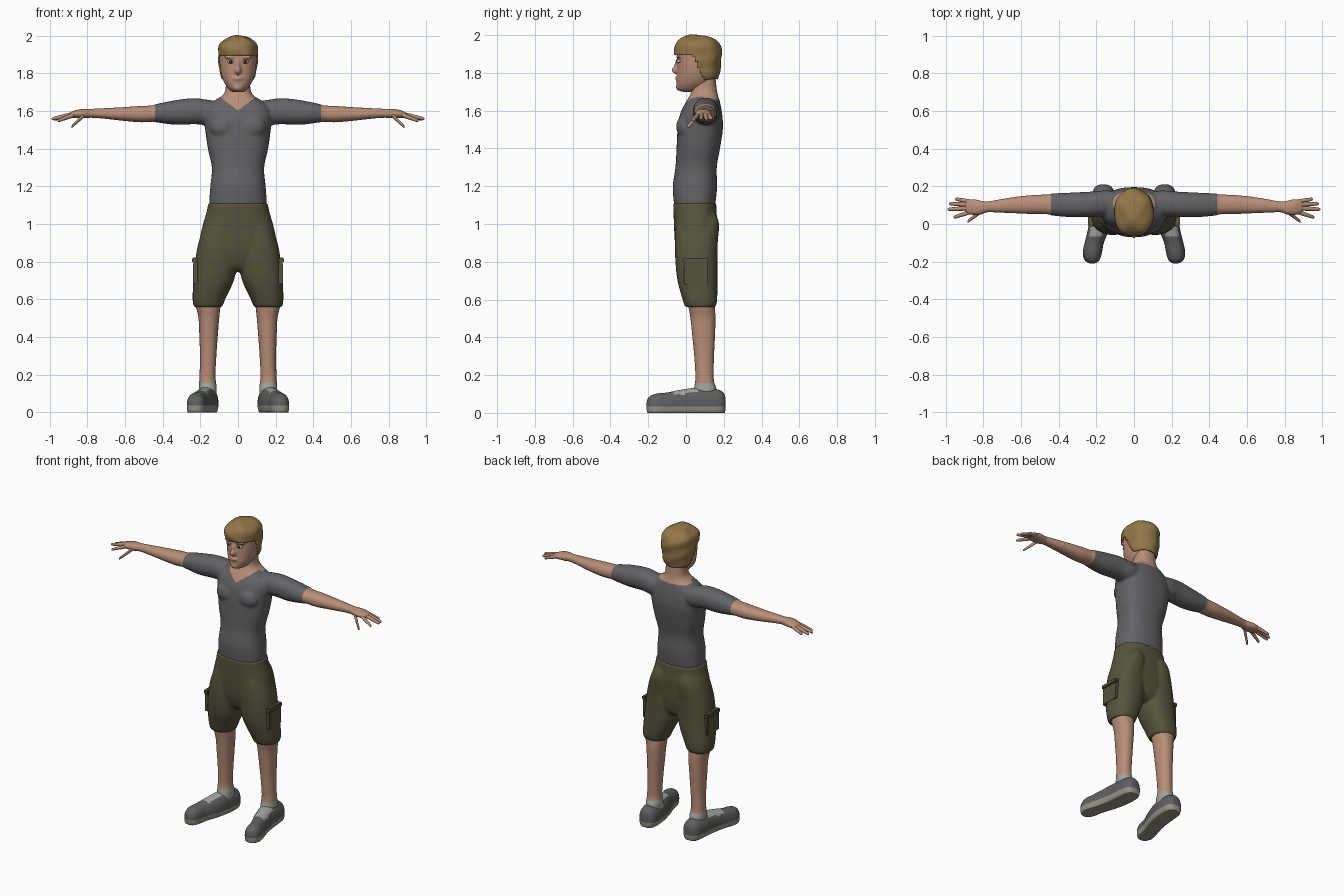
import bpy, bmesh
from math import sin, cos, pi
from mathutils import Matrix, Vector

cube = bpy.data.objects.get("Cube")
if cube:
    bpy.data.objects.remove(cube, do_unlink=True)


def material(name, r, g, b):
    m = bpy.data.materials.new(name)
    m.use_nodes = True
    m.diffuse_color = (r, g, b, 1)
    bsdf = m.node_tree.nodes["Principled BSDF"]
    bsdf.inputs["Base Color"].default_value = (r, g, b, 1)
    bsdf.inputs["Roughness"].default_value = 0.8
    return m


SKIN = material("skin", .48, .27, .185)
SHIRT = material("grey shirt", .125, .125, .135)
OLIVE = material("olive cloth", .095, .088, .045)
HAIR = material("blond hair", .29, .185, .065)
SHOE = material("shoe grey", .115, .115, .12)
SOLE = material("sole grey", .30, .29, .24)
SOCK = material("sock", .36, .38, .34)
WHITE = material("eye white", .55, .52, .48)
IRIS = material("iris", .03, .025, .02)

AXES = {"x": lambda t, u, v: (t, u, v),
        "y": lambda t, u, v: (u, t, v),
        "z": lambda t, u, v: (u, v, t)}


def spline(rows, steps):
    """Catmull-Rom interpolation of whole rows."""
    pts = [rows[0]] + list(rows) + [rows[-1]]
    out = []
    for i in range(1, len(pts) - 2):
        for k in range(steps):
            t = k / steps
            out.append([b + .5 * t * (c - a + t * (2*a - 5*b + 4*c - d + t * (3*(b - c) + d - a)))
                        for a, b, c, d in zip(*pts[i - 1:i + 3])])
    return out + [list(rows[-1])]


def loft(bm, rows, axis, side=1, e=2.2, seg=40, steps=6):
    """Rows are (t, u0, u1, v0, v1): extents of rounded sections along an axis."""
    rings = []
    for t, u0, u1, v0, v1 in spline(rows, steps):
        ring = []
        for k in range(seg):
            c, s = cos(2 * pi * k / seg), sin(2 * pi * k / seg)
            u = (u0 + u1) / 2 + (u1 - u0) / 2 * (1 if c > 0 else -1) * abs(c) ** (2 / e)
            v = (v0 + v1) / 2 + (v1 - v0) / 2 * (1 if s > 0 else -1) * abs(s) ** (2 / e)
            x, y, z = AXES[axis](t, u, v)
            ring.append(bm.verts.new((x * side, y, z)))
        rings.append(ring)
    for a, b in zip(rings, rings[1:]):
        for k in range(seg):
            n = (k + 1) % seg
            bm.faces.new((a[k], a[n], b[n], b[k]))
    bm.faces.new(rings[0])
    bm.faces.new(rings[-1])


def sym(rows):
    """Expand (z, half width, y0, y1) into full rows."""
    return [(z, -w, w, a, b) for z, w, a, b in rows]


def ball(bm, centre, radii):
    m = Matrix.Translation(centre) @ Matrix.Diagonal((*radii, 1))
    bmesh.ops.create_uvsphere(bm, u_segments=20, v_segments=12, radius=1, matrix=m)


def build(name, bm, mats, rule=None, voxel=0, cuts=(), smooth=True):
    bmesh.ops.recalc_face_normals(bm, faces=bm.faces)
    me = bpy.data.meshes.new(name)
    bm.to_mesh(me)
    bm.free()
    ob = bpy.data.objects.new(name, me)
    bpy.context.collection.objects.link(ob)
    for m in mats:
        me.materials.append(m)
    if voxel:
        bpy.context.view_layer.objects.active = ob
        rm = ob.modifiers.new("merge", "REMESH")
        rm.mode, rm.voxel_size = "VOXEL", voxel
        sm = ob.modifiers.new("soften", "SMOOTH")
        sm.factor, sm.iterations = .5, 5
        for mod in ("merge", "soften"):
            bpy.ops.object.modifier_apply(modifier=mod)
    me = ob.data
    if cuts:
        bm = bmesh.new()
        bm.from_mesh(me)
        for co, no in cuts:
            bmesh.ops.bisect_plane(bm, geom=bm.verts[:] + bm.edges[:] + bm.faces[:],
                                   plane_co=co, plane_no=no, dist=1e-5)
        bm.to_mesh(me)
        bm.free()
    for p in me.polygons:
        p.use_smooth = smooth
        p.material_index = rule(p.center, p.normal) if rule else 0
    return ob


SIDES = (("left", 1), ("right", -1))

# Upper body: torso, neck, chest and arms merged
bm = bmesh.new()
loft(bm, sym([(1.08, .148, -.058, .15), (1.12, .152, -.065, .157), (1.2, .147, -.07, .165),
              (1.3, .139, -.056, .163), (1.4, .16, -.05, .18), (1.5, .174, -.045, .195),
              (1.57, .18, -.035, .193), (1.62, .165, -.015, .185), (1.655, .125, .005, .178),
              (1.685, .08, .022, .168), (1.72, .066, .03, .162), (1.8, .064, .03, .155)]), "z", e=2.4)
for _, s in SIDES:
    ball(bm, (s * .075, .0, 1.515), (.075, .052, .065))
    loft(bm, [(.08, .05, .17, 1.54, 1.65), (.15, .042, .178, 1.525, 1.658),
              (.23, .038, .172, 1.53, 1.668), (.33, .036, .167, 1.527, 1.658),
              (.435, .045, .162, 1.54, 1.637), (.45, .051, .157, 1.543, 1.63),
              (.52, .052, .155, 1.54, 1.627), (.62, .056, .146, 1.549, 1.62),
              (.72, .06, .13, 1.56, 1.615), (.78, .062, .12, 1.564, 1.612),
              (.81, .05, .124, 1.562, 1.612), (.85, .047, .132, 1.563, 1.608),
              (.885, .053, .13, 1.564, 1.596), (.9, .07, .115, 1.57, 1.588)], "x", s)


def shirt_rule(c, n):
    neckline = 1.603 + .75 * abs(c.x) if c.y < .09 else 1.66
    return int(abs(c.x) > .44 or (c.z > neckline and abs(c.x) < .11))


cuts = [((s * .44, 0, 0), (1, 0, 0)) for _, s in SIDES]
cuts += [((0, 0, 1.603), (s * .75, 0, -1)) for _, s in SIDES]
build("shirt_and_arms", bm, [SHIRT, SKIN], shirt_rule, .008, cuts)

# Fingers and thumbs
for label, s in SIDES:
    bm = bmesh.new()
    for a, b in (((.87, .118, 1.582), (.95, .133, 1.557)), ((.88, .103, 1.582), (.982, .108, 1.555)),
                 ((.88, .084, 1.582), (.99, .078, 1.558)), ((.87, .064, 1.58), (.958, .035, 1.548)),
                 ((.815, .066, 1.582), (.885, .012, 1.515))):
        a, b = Vector(a), Vector(b)
        rows = []
        for f, r in ((0, .012), (.3, .012), (.6, .0105), (.92, .0085), (1, .003)):
            p = a.lerp(b, f)
            rows.append((p.x, p.y - r, p.y + r, p.z - r, p.z + r))
        loft(bm, rows, "x", s, e=2, seg=12, steps=3)
    build(label + "_fingers", bm, [SKIN])

# Shorts
bm = bmesh.new()
loft(bm, sym([(.75, .07, .0, .11), (.78, .15, -.03, .145), (.85, .205, -.053, .16),
              (.92, .203, -.06, .163), (1.0, .186, -.064, .166), (1.06, .168, -.066, .162),
              (1.112, .158, -.068, .16)]), "z", e=2.4)
for _, s in SIDES:
    loft(bm, [(.56, .083, .236, -.004, .156), (.6, .068, .241, -.018, .165),
              (.7, .022, .238, -.045, .166), (.8, .004, .228, -.056, .166),
              (.9, .01, .21, -.058, .168), (1.0, .015, .175, -.05, .175),
              (1.06, .03, .14, -.02, .155)], "z", s, e=2.3)
build("shorts", bm, [OLIVE], voxel=.008)

# Cargo pockets with flaps
for label, s in SIDES:
    for part, x, z, w, h in (("pocket", .226, .738, .124, .115), ("pocket_flap", .23, .808, .13, .026)):
        bm = bmesh.new()
        bmesh.ops.create_cube(bm, size=1, matrix=Matrix.Translation((s * x, .052, z))
                              @ Matrix.Diagonal((.028, w, h, 1)))
        bmesh.ops.bevel(bm, geom=bm.edges[:], offset=.004, segments=2, affect="EDGES")
        build(label + "_" + part, bm, [OLIVE], smooth=False)

# Legs with socks
for label, s in SIDES:
    bm = bmesh.new()
    loft(bm, [(.08, .115, .208, .03, .16), (.13, .113, .208, .042, .16), (.16, .117, .206, .048, .15),
              (.2, .12, .204, .05, .146), (.3, .115, .202, .044, .148), (.4, .108, .205, .034, .153),
              (.5, .1, .21, .024, .156), (.57, .093, .225, .012, .152), (.64, .09, .23, .01, .15)],
         "z", s)
    build(label + "_leg", bm, [SKIN, SOCK], lambda c, n: int(c.z < .158), cuts=[((0, 0, .158), (0, 0, 1))])

# Shoes with flat soles and an open instep
for label, s in SIDES:
    bm = bmesh.new()
    loft(bm, [(.21, .15, .175, .03, .07), (.203, .127, .198, -.01, .1), (.18, .109, .216, -.03, .12),
              (.13, .104, .225, -.035, .13), (.05, .112, .232, -.035, .132), (-.03, .133, .245, -.035, .122),
              (-.1, .16, .262, -.035, .108), (-.15, .17, .272, -.035, .103), (-.185, .18, .266, -.025, .092),
              (-.203, .195, .25, -.005, .075), (-.21, .212, .232, .025, .05)], "y", s, e=2.3)
    for v in bm.verts:
        v.co.z = max(v.co.z, 0)

    def shoe_rule(c, n, s=s):
        if c.z < .035:
            return 1
        middle = .185 - .2 * (c.y - .03)
        return 2 if -.07 < c.y < .07 and abs(c.x * s - middle) < .036 and n.z > .5 else 0
    build(label + "_shoe", bm, [SHOE, SOLE, SOCK], shoe_rule, cuts=[((0, 0, .035), (0, 0, 1))])

# Head with jaw, brow, lips and nose
bm = bmesh.new()
loft(bm, sym([(1.7, .025, -.025, .06), (1.715, .047, -.044, .09), (1.75, .073, -.05, .135),
              (1.8, .091, -.047, .16), (1.86, .098, -.046, .168), (1.92, .096, -.046, .17),
              (1.96, .075, -.03, .15), (1.98, .04, .0, .11), (1.985, .01, .04, .07)]), "z")
ball(bm, (0, -.054, 1.815), (.017, .022, .02))
ball(bm, (0, -.046, 1.838), (.011, .015, .035))
ball(bm, (0, -.046, 1.772), (.028, .012, .012))
ball(bm, (0, -.04, 1.725), (.026, .014, .018))
for _, s in SIDES:
    ball(bm, (s * .04, -.038, 1.887), (.035, .014, .01))
build("head", bm, [SKIN], voxel=.006)

# Eyes
for label, s in SIDES:
    for part, y, radii, mat in (("eye", -.037, (.018, .012, .011), WHITE),
                                ("iris", -.044, (.01, .008, .0095), IRIS)):
        bm = bmesh.new()
        ball(bm, (s * .038, y, 1.862), radii)
        build(label + "_" + part, bm, [mat])

# Hair: wavy cap trimmed along the hairline
bm = bmesh.new()
loft(bm, sym([(1.755, .078, -.04, .165), (1.8, .097, -.055, .176), (1.87, .104, -.058, .184),
              (1.93, .105, -.064, .186), (1.965, .09, -.05, .168), (1.988, .06, -.02, .13),
              (1.997, .03, .01, .09), (1.998, .005, .045, .055)]), "z", seg=64, steps=8)
axis = Vector((0, .06, 1.88))
for v in bm.verts:
    wave = sin(50 * v.co.x + 2) * sin(45 * v.co.y) + .6 * sin(70 * v.co.z + 30 * v.co.x)
    v.co += (v.co - axis).normalized() * .0035 * wave


def hairline(y):
    if y < .04:
        return 1.892
    return max(1.768, 1.892 - (y - .04) * 2.2)


bald = [f for f in bm.faces if f.calc_center_median().z < hairline(f.calc_center_median().y)]
bmesh.ops.delete(bm, geom=bald, context="FACES")
hair = build("hair", bm, [HAIR])
shell = hair.modifiers.new("thickness", "SOLIDIFY")
shell.thickness, shell.offset = .014, -1
